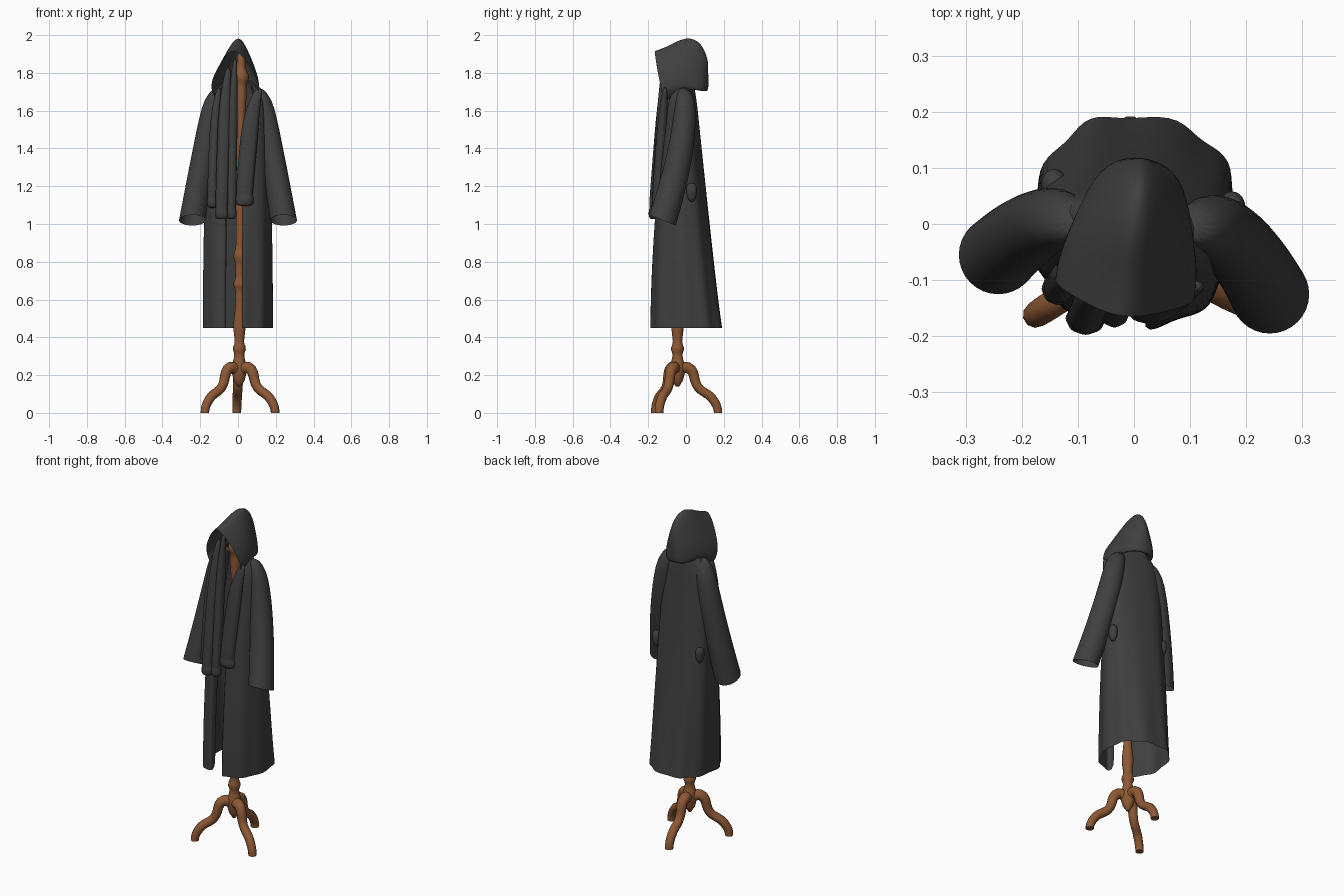
import bpy, math
from mathutils import Vector, Matrix

cube = bpy.data.objects.get("Cube")
if cube:
    bpy.data.objects.remove(cube)


def material(name, rgb):
    m = bpy.data.materials.new(name)
    m.use_nodes = True
    m.diffuse_color = (*rgb, 1)
    m.node_tree.nodes["Principled BSDF"].inputs["Base Color"].default_value = (*rgb, 1)
    return m


CLOTH = material("charcoal cloth", (0.05, 0.05, 0.05))
WOOD = material("brown wood", (0.27, 0.1, 0.035))
TURN = Matrix.Rotation(math.radians(-8), 3, "Z")  # the robe hangs slightly turned


def loft(name, rows, mat, closed=True, caps=(), subsurf=1):
    """Join equal rows of points with quads; caps are extra faces."""
    n = len(rows[0])
    span = n if closed else n - 1
    faces = [(i * n + j, i * n + (j + 1) % n, (i + 1) * n + (j + 1) % n, (i + 1) * n + j)
             for i in range(len(rows) - 1) for j in range(span)]
    mesh = bpy.data.meshes.new(name)
    mesh.from_pydata([tuple(p) for row in rows for p in row], [], faces + list(caps))
    mesh.materials.append(mat)
    mesh.polygons.foreach_set("use_smooth", [True] * len(mesh.polygons))
    ob = bpy.data.objects.new(name, mesh)
    bpy.context.collection.objects.link(ob)
    if subsurf:
        mod = ob.modifiers.new("smooth", "SUBSURF")
        mod.levels = mod.render_levels = subsurf


def tube(name, rings, mat, tilt=0.0, cap_end=True, sides=16, folds=0.0, subsurf=1):
    """Loft of ellipses; each ring is a centre, a half width and a half depth."""
    rows = []
    for centre, rx, ry in rings:
        row = []
        for j in range(sides):
            angle = math.tau * j / sides
            wave = 1 + folds * math.cos(angle * sides / 2)
            dx, dy = rx * wave * math.cos(angle), ry * wave * math.sin(angle)
            row.append(Vector(centre) + Vector((dx, dy, -tilt * dy)))
        rows.append(row)
    caps = [tuple(reversed(range(sides)))]
    if cap_end:
        caps.append(tuple(range((len(rows) - 1) * sides, len(rows) * sides)))
    loft(name, rows, mat, True, caps, subsurf)


# Turned pole: a slim shaft with swellings, each a height, a spread and a size
swellings = [(0.23, 0.06, 0.018), (0.34, 0.02, 0.012), (0.46, 0.07, 0.01), (0.68, 0.02, 0.013),
             (0.83, 0.03, 0.012), (1.7, 0.1, 0.008), (1.78, 0.03, 0.016)]
pole_x, pole_y = 0.005, -0.045
rings = []
for i in range(120):
    z = 0.14 + 0.015 * i
    radius = 0.022 + sum(size * math.exp(-((z - at) / spread) ** 2) for at, spread, size in swellings)
    radius *= min(1, (z - 0.12) * 20, (1.94 - z) * 20)
    rings.append(((pole_x + 0.006 * z, pole_y, z), radius, radius))
tube("pole", rings, WOOD, subsurf=0)

# Three curved legs: distance from the pole, height, thickness
leg_path = [(0, 0.22, 0.03), (0.055, 0.24, 0.03), (0.11, 0.135, 0.025),
            (0.185, 0.075, 0.025), (0.215, 0, 0.023)]
for i, side in enumerate(("back", "right", "left")):
    angle = math.radians(93 + 120 * i)
    curve = bpy.data.curves.new(side + "_leg", "CURVE")
    curve.dimensions = "3D"
    curve.bevel_depth = 1
    curve.bevel_resolution = 3
    curve.use_fill_caps = True
    curve.resolution_u = 6
    spline = curve.splines.new("BEZIER")
    spline.bezier_points.add(len(leg_path) - 1)
    for point, (reach, z, thickness) in zip(spline.bezier_points, leg_path):
        point.co = (pole_x + reach * math.cos(angle), pole_y + reach * math.sin(angle), z)
        point.radius = thickness
        point.handle_left_type = point.handle_right_type = "AUTO"
    foot = spline.bezier_points[-1]
    foot.handle_left_type = foot.handle_right_type = "FREE"
    foot.handle_left = foot.co + Vector((0, 0, 0.03))
    foot.handle_right = foot.co - Vector((0, 0, 0.03))
    curve.materials.append(WOOD)
    bpy.context.collection.objects.link(bpy.data.objects.new(side + "_leg", curve))


def bent(value, power):
    return math.copysign(abs(value) ** power, value)


# Robe body: open rings from hem to neck, flaring and rippling towards the hem
hem_z, shoulder_z = 0.45, 1.65
rows = []
for i in range(14):
    z = hem_z + 0.1 * i
    if z > shoulder_z + 0.01:
        z = shoulder_z + (z - shoulder_z) / 2
    t = min(1, (z - hem_z) / (shoulder_z - hem_z))
    yoke = max(0, z - shoulder_z)
    if i == 13:
        yoke = 0.06
        z = shoulder_z + yoke
    narrow = 1 - 50 * yoke ** 2
    half = (0.182 - 0.035 * t ** 3) * narrow
    front = (0.185 - 0.085 * t ** 1.8) * narrow
    back = (0.193 - 0.141 * t ** 0.9) * narrow
    gap = min(0.03 + 0.2 * max(0, z - 1.4), 0.75 * half)
    start = math.asin(gap / half)
    row = [(gap + 0.015, 0.05 - front)]  # the front edges curl inwards
    for j in range(41):
        angle = start + (math.tau - 2 * start) * j / 40
        s, c = math.sin(angle), math.cos(angle)
        ripple = 1 + 0.03 * max(0, 1.6 - z) * math.sin(9 * angle)
        depth = front if c > 0 else back
        row.append((half * ripple * bent(s, 0.85), -depth * ripple * bent(c, 0.85)))
    row.append((-gap - 0.015, 0.05 - front))
    rows.append([TURN @ Vector((x, y, z)) for x, y in row])
# Last ring draws the cloth in to the neck
rows.append([Vector((p.x * 0.55, p.y * 0.75, p.z + 0.05)) for p in rows[-1]])
loft("robe_body", rows, CLOTH, closed=False)

# Sleeves swing forward towards open cuffs
for name, side, shoulder_y, cuff_y in (("left_sleeve", 1, 0, -0.125), ("right_sleeve", -1, 0.01, -0.055)):
    rings = [((0.1 * side, shoulder_y, 1.72), 0.03, 0.03)]
    for i in range(7):
        f = i / 6
        y = shoulder_y + (cuff_y - shoulder_y) * f ** 1.7
        radius = 0.052 + 0.02 * math.sqrt(f)
        rings.append((((0.13 + 0.112 * f) * side, y, 1.66 - 0.64 * f), radius, radius))
    tube(name, rings, CLOTH, tilt=0.4, cap_end=False)

# Hood: arches from brim to back, each a crown y and z, a half width, a bottom y and z
arches = [(-0.17, 1.935, 0.13, -0.11, 1.7), (-0.09, 1.965, 0.13, -0.07, 1.7), (0, 2.02, 0.11, 0, 1.72),
          (0.085, 1.99, 0.085, 0.08, 1.68), (0.12, 1.88, 0.04, 0.12, 1.68)]
arch_shape = [(0, 0), (0.45, 0.25), (0.95, 0.7), (1, 1)]  # share of width, share of drop
rows = []
for y, z, width, low_y, low_z in arches:
    half = [Vector((width * w, y + (low_y - y) * d, z + (low_z - z) * d)) for w, d in arch_shape]
    half.append(Vector((width * 0.7, min(low_y, 0.04), 1.7 + low_y / 2)))
    other = [Vector((-p.x, p.y, p.z)) for p in half[:0:-1]]
    rows.append([TURN @ p for p in other + half])
n = len(rows[0])
last = n * (len(rows) - 1)
back_faces = [(last + j, last + j + 1, last + n - 2 - j, last + n - 1 - j) for j in range(n // 2 - 1)]
middle = last + n // 2
back_faces.append((middle - 1, middle, middle + 1))
loft("hood", rows, CLOTH, False, back_faces, 2)

# Draped collar strips with gathered hems: top, bottom, half width
drapes = {
    "right_inner_drape": ((-0.015, -0.11, 1.89), (-0.035, -0.155, 1.1), 0.026),
    "right_middle_drape": ((-0.05, -0.11, 1.84), (-0.086, -0.168, 1.1), 0.034),
    "right_outer_drape": ((-0.1, -0.08, 1.73), (-0.135, -0.115, 1.16), 0.028),
    "left_drape": ((0.115, -0.11, 1.73), (0.034, -0.15, 1.17), 0.046),
}
for name, (top, bottom, width) in drapes.items():
    top, bottom = Vector(top), Vector(bottom)
    rings = []
    for i in range(6):
        f = i / 5
        centre = top.lerp(bottom, f)
        centre.x = top.x + (bottom.x - top.x) * math.sqrt(f)
        fill = min(1, 0.4 + 2 * f)
        rings.append((centre, width * fill, 0.028 * fill))
    for drop, swell in ((0.02, 0.9), (0.035, 1.1), (0.065, 1.05), (0.075, 0.7)):
        rings.append((bottom - Vector((0, 0, drop)), width * swell, 0.028 * swell))
    tube(name, rings, CLOTH, folds=0.06)

# Pocket flaps at the hips
for name, x, y in (("left_pocket", 0.175, 0.03), ("right_pocket", -0.142, 0.07)):
    rings = [((x, y, 1.22 - 0.035 * i), size, size * 1.2)
             for i, size in enumerate((0.018, 0.027, 0.024, 0.01))]
    tube(name, rings, CLOTH, sides=10)
